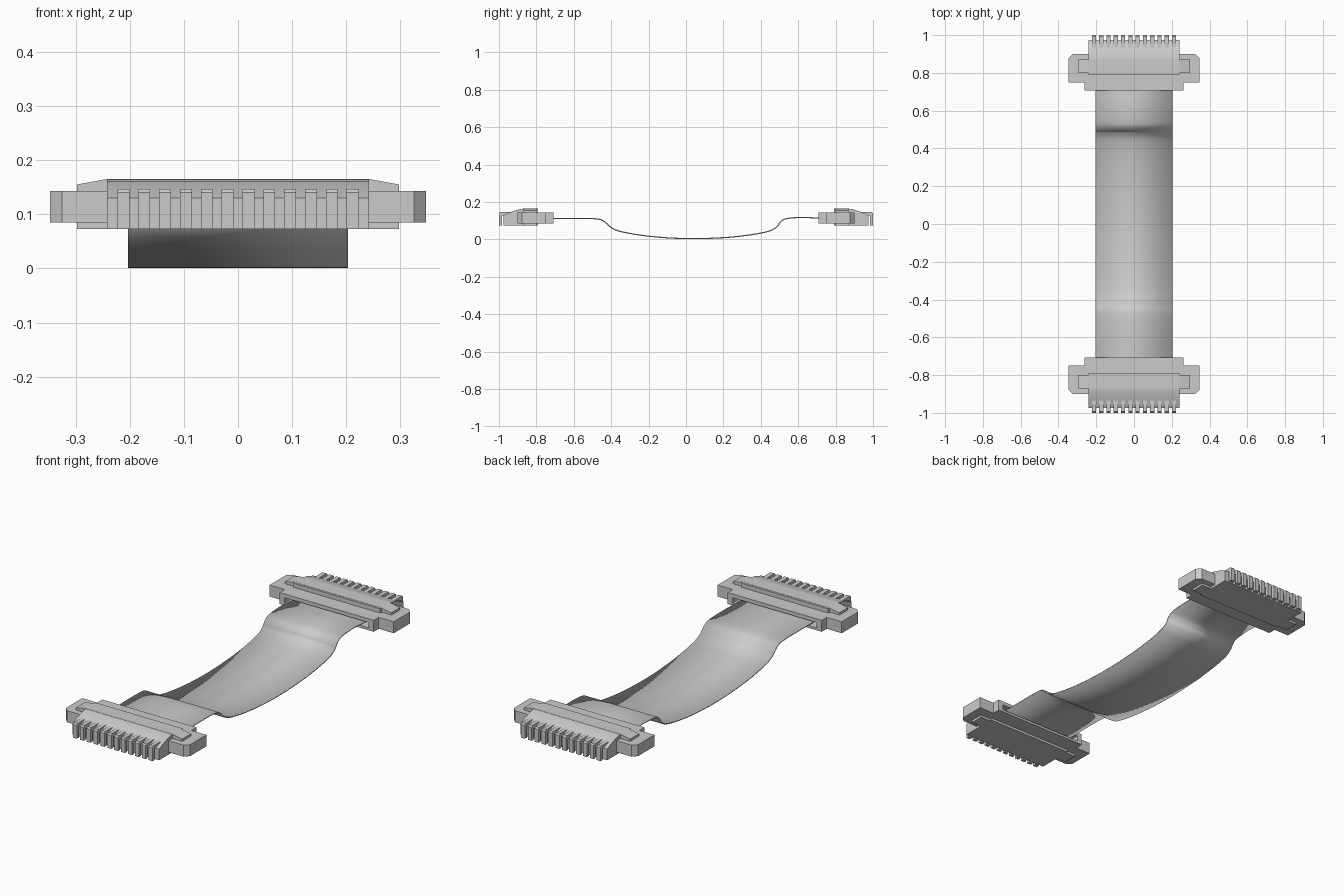
import bpy, bmesh
from mathutils import Vector

if "Cube" in bpy.data.objects:
    bpy.data.objects.remove(bpy.data.objects["Cube"])


def mesh_object(name, bm):
    bmesh.ops.recalc_face_normals(bm, faces=bm.faces)
    me = bpy.data.meshes.new(name)
    bm.to_mesh(me)
    bm.free()
    ob = bpy.data.objects.new(name, me)
    bpy.context.collection.objects.link(ob)
    return ob


def add_prism(bm, start, end):
    """Close a solid between two matching outlines."""
    a = [bm.verts.new(p) for p in start]
    b = [bm.verts.new(p) for p in end]
    n = len(a)
    bm.faces.new(a)
    bm.faces.new(b[::-1])
    for i in range(n):
        bm.faces.new((a[i], b[i], b[(i + 1) % n], a[(i + 1) % n]))


def along_x(bm, outline, x0, x1, s):
    add_prism(bm, [(x0, y * s, z) for y, z in outline],
              [(x1, y * s, z) for y, z in outline])


def along_y(bm, outline, y0, y1, s):
    add_prism(bm, [(x, y0 * s, z) for x, z in outline],
              [(x, y1 * s, z) for x, z in outline])


def along_z(bm, outline, z0, z1, s):
    add_prism(bm, [(x, y * s, z0) for x, y in outline],
              [(x, y * s, z1) for x, y in outline])


def smooth(ob, angle=0.5):
    bpy.ops.object.select_all(action='DESELECT')
    ob.select_set(True)
    bpy.context.view_layer.objects.active = ob
    bpy.ops.object.shade_smooth_by_angle(angle=angle)


def mirrored(half):
    return half + [(-x, v) for x, v in reversed(half)]


def connector(label, s):
    # housing with a curved nose
    bm = bmesh.new()
    along_x(bm, [(0.79, 0.073), (0.79, 0.164), (0.87, 0.164), (0.89, 0.161),
                 (0.92, 0.152), (0.95, 0.141), (0.975, 0.13), (0.975, 0.073)],
            -0.242, 0.242, s)
    smooth(mesh_object(label + "_housing", bm), 0.4)

    # wide shoulder bar with tapered ends
    bm = bmesh.new()
    along_y(bm, mirrored([(0.297, 0.073), (0.297, 0.155), (0.242, 0.165)]),
            0.80, 0.87, s)
    mesh_object(label + "_shoulder", bm)

    # latch plate with ears and a cable slot
    bm = bmesh.new()
    along_z(bm, mirrored([(0.24, 0.87), (0.24, 0.90), (0.325, 0.90),
                          (0.347, 0.878), (0.347, 0.748), (0.263, 0.748),
                          (0.263, 0.708)]), 0.085, 0.143, s)
    latch = mesh_object(label + "_latch", bm)
    bm = bmesh.new()
    along_y(bm, mirrored([(0.235, 0.097), (0.235, 0.124)]), 0.69, 0.78, s)
    cutter = mesh_object(label + "_slot_cutter", bm)
    cutter.hide_render = True
    cutter.hide_viewport = True
    cut = latch.modifiers.new("slot", 'BOOLEAN')
    cut.operation = 'DIFFERENCE'
    cut.solver = 'EXACT'
    cut.object = cutter

    # row of bent contact pins
    bm = bmesh.new()
    pin = [(0.925, 0.128), (0.925, 0.147), (0.993, 0.147), (1.0, 0.140),
           (1.0, 0.073), (0.984, 0.073), (0.984, 0.128)]
    for i in range(12):
        x = (i - 5.5) * 0.0385
        along_x(bm, pin, x - 0.011, x + 0.011, s)
    mesh_object(label + "_pins", bm)


connector("front", -1)
connector("back", 1)

# flat ribbon, sagging between the connectors
path = [(-0.79, 0.111), (-0.70, 0.111), (-0.60, 0.112), (-0.50, 0.111),
        (-0.455, 0.105), (-0.43, 0.09), (-0.40, 0.063), (-0.35, 0.042),
        (-0.20, 0.017), (0, 0.004), (0.20, 0.009), (0.35, 0.025),
        (0.45, 0.046), (0.487, 0.068), (0.502, 0.09), (0.525, 0.107),
        (0.575, 0.115), (0.64, 0.117), (0.71, 0.113), (0.79, 0.112)]
pts = [Vector(p) for p in path]
curve = []
for i in range(len(pts) - 1):
    a, b = pts[max(i - 1, 0)], pts[i]
    c, d = pts[i + 1], pts[min(i + 2, len(pts) - 1)]
    # tangents scaled by spacing keep the bends free of overshoot
    span = (c - b).length
    tb = (c - a).normalized() * span
    tc = (d - b).normalized() * span
    for k in range(6):
        t = k / 6
        curve.append(b * (2*t**3 - 3*t**2 + 1) + tb * (t**3 - 2*t**2 + t)
                     + c * (3*t**2 - 2*t**3) + tc * (t**3 - t**2))
curve.append(pts[-1])
bm = bmesh.new()
rows = [(bm.verts.new((-0.203, p.x, p.y)), bm.verts.new((0.203, p.x, p.y)))
        for p in curve]
for (a, b), (d, c) in zip(rows, rows[1:]):
    bm.faces.new((a, b, c, d))
ribbon = mesh_object("ribbon_cable", bm)
smooth(ribbon)
thick = ribbon.modifiers.new("thickness", 'SOLIDIFY')
thick.thickness = 0.006
thick.offset = 0
